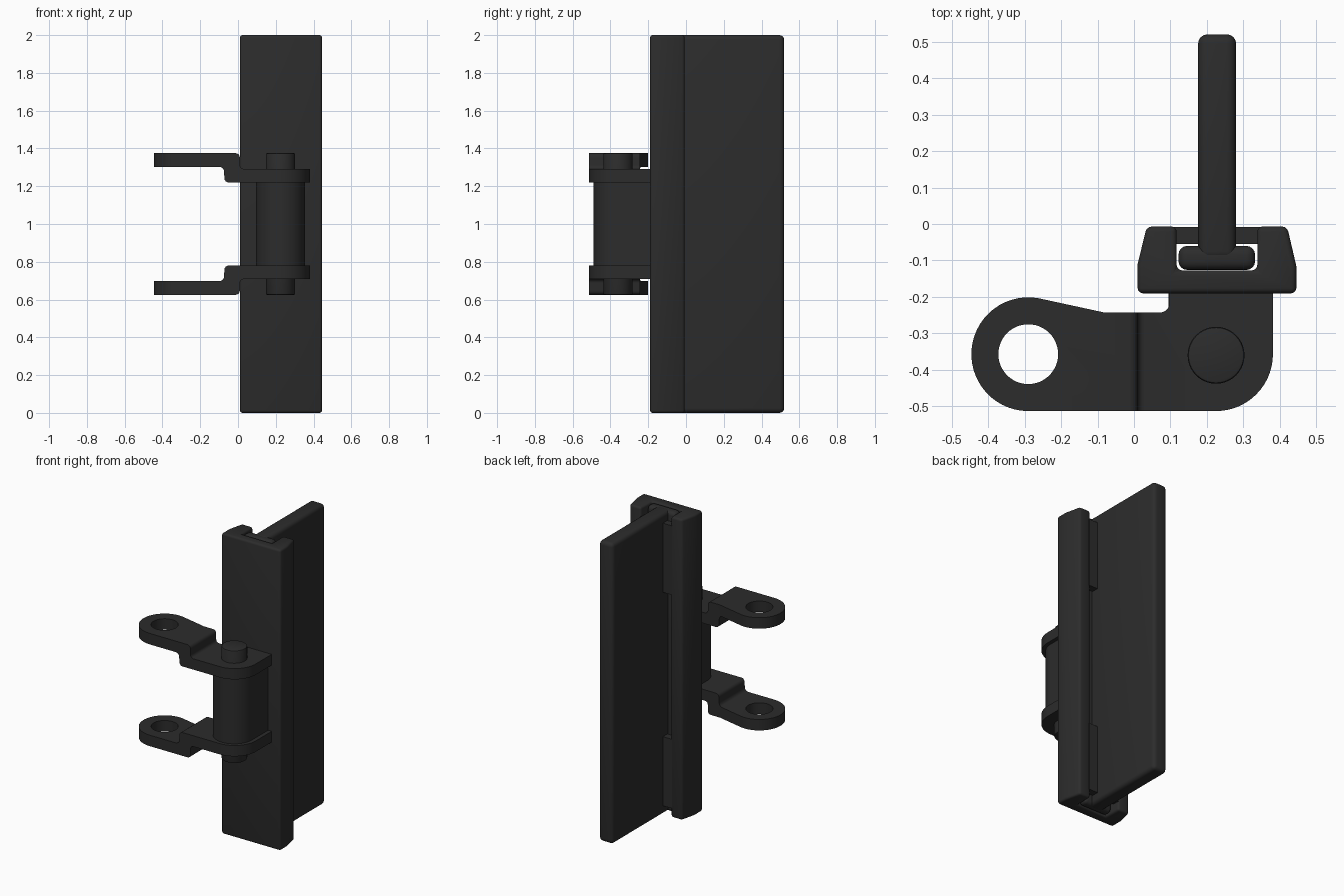
import bpy, bmesh
from math import sin, cos, radians

if "Cube" in bpy.data.objects:
    bpy.data.objects.remove(bpy.data.objects["Cube"])

mat = bpy.data.materials.new("dark_plastic")
mat.diffuse_color = (0.025, 0.025, 0.025, 1)
mat.use_nodes = True
mat.node_tree.nodes["Principled BSDF"].inputs["Base Color"].default_value = mat.diffuse_color
MID = 1.0  # all parts are symmetric about z = 1


def arc(cx, cy, r, a0, a1, n=6):
    return [(cx + r * cos(radians(a0 + (a1 - a0) * i / n)),
             cy + r * sin(radians(a0 + (a1 - a0) * i / n))) for i in range(n + 1)]


def prism(name, pts, lo, hi, axis="z"):
    """Extrude a profile: xy along z, or xz along y. z is relative to mid height."""
    bm = bmesh.new()
    put = (lambda p, h: (p[0], p[1], h)) if axis == "z" else (lambda p, h: (p[0], h, p[1]))
    face = bm.faces.new([bm.verts.new(put(p, lo)) for p in pts])
    ext = bmesh.ops.extrude_face_region(bm, geom=[face])
    moved = [v for v in ext["geom"] if isinstance(v, bmesh.types.BMVert)]
    bmesh.ops.translate(bm, verts=moved, vec=put((0, 0), hi - lo))
    bmesh.ops.recalc_face_normals(bm, faces=bm.faces)
    me = bpy.data.meshes.new(name)
    bm.to_mesh(me)
    bm.free()
    ob = bpy.data.objects.new(name, me)
    ob.location.z = MID
    bpy.context.collection.objects.link(ob)
    me.materials.append(mat)
    return ob


def bevel(ob, width, segments=3):
    m = ob.modifiers.new("bevel", "BEVEL")
    m.width, m.segments, m.limit_method = width, segments, "ANGLE"
    m.angle_limit = radians(40)


def boolean(ob, tool, op):
    m = ob.modifiers.new(op, "BOOLEAN")
    m.object, m.operation, m.solver = tool, op, "EXACT"


def mirror(ob, axes):
    m = ob.modifiers.new("mirror", "MIRROR")
    m.use_axis = axes


def finish(ob, *tools):
    bpy.context.view_layer.update()
    bpy.ops.object.select_all(action="DESELECT")
    ob.select_set(True)
    bpy.context.view_layer.objects.active = ob
    for m in list(ob.modifiers):
        bpy.ops.object.modifier_apply(modifier=m.name)
    bpy.ops.object.shade_smooth_by_angle(angle=radians(30))
    for t in tools:
        bpy.data.objects.remove(t)


# C-shaped channel that holds the flight
channel = prism("channel", [(0.01, -0.19), (0.445, -0.19), (0.445, -0.115), (0.42, -0.007),
                            (0.338, -0.007), (0.338, -0.127), (0.117, -0.127), (0.117, -0.007),
                            (0.035, -0.007), (0.01, -0.11)], -1, 1)
bevel(channel, 0.014)
finish(channel)

# Retaining tabs near both ends, on both sides of the slot
for name, x0, x1 in (("left_tabs", 0.11, 0.176), ("right_tabs", 0.28, 0.345)):
    tabs = prism(name, [(x0, -0.055), (x1, -0.055), (x1, -0.008), (x0, -0.008)], 0.48, 0.94)
    mirror(tabs, (False, False, True))
    finish(tabs)

# Flight blade and its foot
blade = prism("flight_blade", [(0.176, -0.1), (0.28, -0.1), (0.28, 0.52), (0.176, 0.52)], -1, 1)
bevel(blade, 0.025, 4)
finish(blade)
foot = prism("flight_foot", [(0.122, -0.126), (0.332, -0.126), (0.332, -0.06), (0.122, -0.06)],
             -0.998, 0.998)
bevel(foot, 0.024, 4)
finish(foot)

# Barrel around the pin, joined to the channel
barrel = prism("barrel", arc(0.225, -0.36, 0.13, 180, 360, 20) + [(0.355, -0.18), (0.095, -0.18)],
               -0.24, 0.24)
finish(barrel)

# Pin
pin = prism("pin", arc(0.225, -0.36, 0.078, 0, 360, 40)[:-1], -0.375, 0.375)
bevel(pin, 0.008, 2)
finish(pin)

# Cranked link plates: plan outline cut from a stepped strip
outline = (arc(-0.29, -0.357, 0.156, 80, 270, 28) + arc(0.225, -0.357, 0.156, 270, 360, 14)
           + [(0.381, -0.18), (0.098, -0.18)] + arc(0.07, -0.215, 0.028, 0, -90, 5)
           + [(-0.08, -0.243)])
plan = prism("plan_cutter", outline, 0.1, 0.5)
hole = prism("hole_cutter", arc(-0.29, -0.357, 0.082, 0, 360, 48)[:-1], 0.1, 0.5)
strip = ([(-0.6, 0.302)] + arc(-0.098, 0.278, 0.024, 90, 0, 4) + arc(-0.05, 0.242, 0.022, 180, 270, 4)
         + [(0.6, 0.22), (0.6, 0.292)] + arc(0.03, 0.312, 0.02, 270, 180, 4)
         + arc(-0.013, 0.352, 0.023, 0, 90, 4) + [(-0.6, 0.375)])
plates = prism("link_plates", strip, -0.6, -0.05, "y")
plan.hide_render = hole.hide_render = True
boolean(plates, plan, "INTERSECT")
boolean(plates, hole, "DIFFERENCE")
mirror(plates, (False, False, True))
finish(plates, plan, hole)
